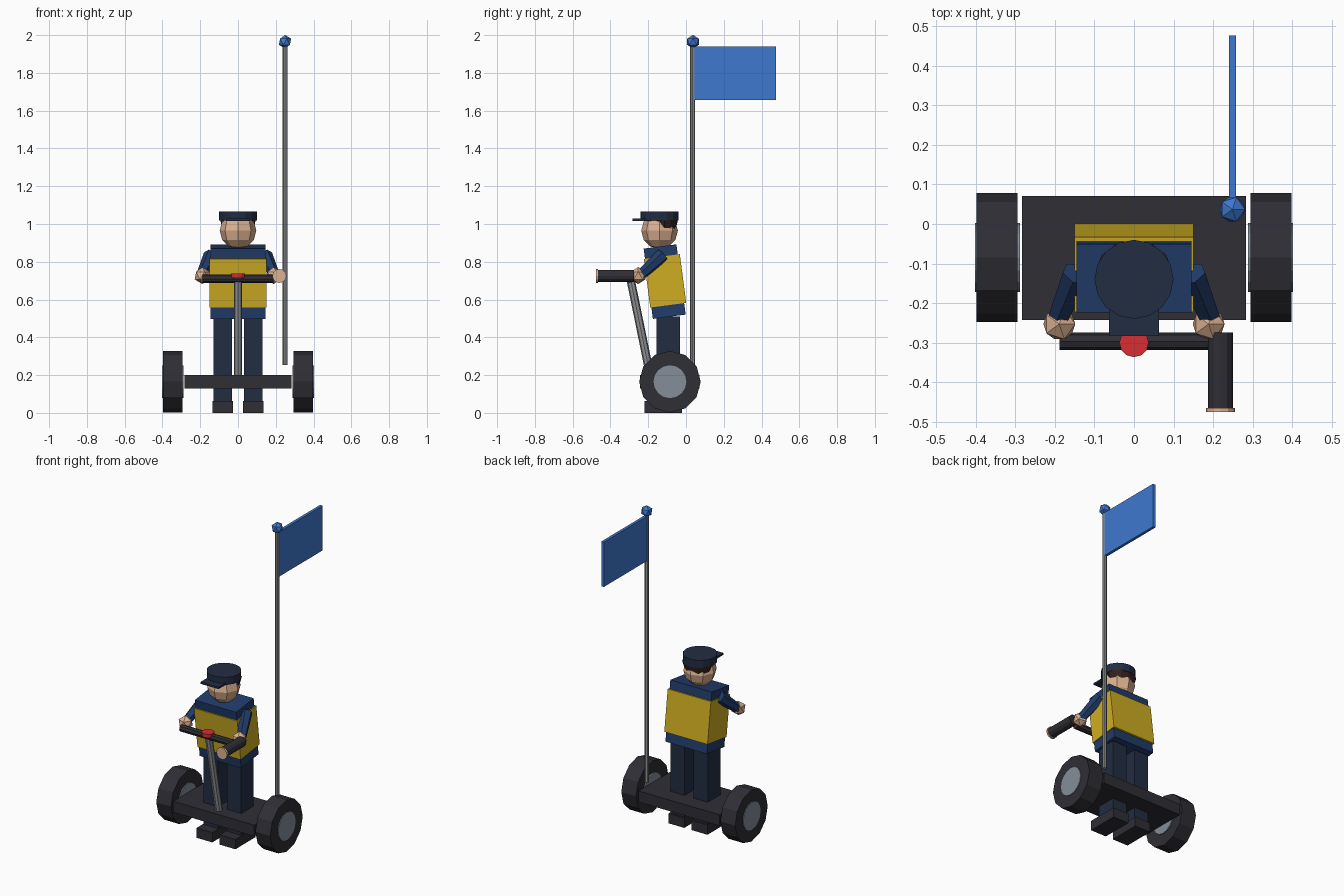
import bpy
import math
from mathutils import Vector

if "Cube" in bpy.data.objects:
    bpy.data.objects.remove(bpy.data.objects["Cube"], do_unlink=True)


def material(name, r, g, b):
    """Flat colour given as 0-255 display values, stored as linear."""
    col = [((c / 255 + 0.055) / 1.055) ** 2.4 for c in (r, g, b)] + [1]
    m = bpy.data.materials.new(name)
    m.use_nodes = True
    m.diffuse_color = col
    m.node_tree.nodes["Principled BSDF"].inputs["Base Color"].default_value = col
    return m


BLUE = material("bright blue", 62, 120, 208)
YELLOW = material("vest yellow", 208, 174, 34)
JACKET = material("jacket blue", 33, 60, 106)
NAVY = material("dark navy", 34, 45, 66)
BLACK = material("charcoal", 46, 46, 53)
STEEL = material("pole grey", 145, 147, 150)
HUB = material("hub grey", 132, 142, 154)
SKIN = material("skin", 222, 178, 145)
RED = material("red", 215, 45, 50)
BROWN = material("hair brown", 52, 32, 27)


def finish(name, mat):
    o = bpy.context.object
    o.name = name
    o.data.materials.append(mat)
    return o


def box(name, mat, centre, size, tilt=0):
    bpy.ops.mesh.primitive_cube_add(size=1, location=centre, rotation=(tilt, 0, 0))
    o = finish(name, mat)
    o.scale = size
    return o


def rod(name, mat, a, b, r1, r2=None, sides=8):
    """Cylinder or tapered cone from point a to point b."""
    a, b = Vector(a), Vector(b)
    bpy.ops.mesh.primitive_cone_add(vertices=sides, radius1=r1, radius2=r1 if r2 is None else r2,
                                    depth=(b - a).length, location=(a + b) / 2)
    o = finish(name, mat)
    o.rotation_euler = (b - a).to_track_quat("Z", "Y").to_euler()
    return o


def ball(name, mat, centre, r):
    bpy.ops.mesh.primitive_ico_sphere_add(subdivisions=1, radius=r, location=centre)
    return finish(name, mat)


# Vehicle base
box("platform", BLACK, (0, -0.086, 0.165), (0.566, 0.313, 0.07))

# Paired parts
for side, s in (("left", 1), ("right", -1)):
    rod(side + "_wheel", BLACK, (s * 0.295, -0.085, 0.165), (s * 0.398, -0.085, 0.165), 0.163, sides=12)
    rod(side + "_hub", HUB, (s * 0.288, -0.085, 0.165), (s * 0.402, -0.085, 0.165), 0.087, sides=16)
    box(side + "_shoe", BLACK, (s * 0.081, -0.12, 0.031), (0.11, 0.2, 0.062))
    box(side + "_leg", NAVY, (s * 0.081, -0.093, 0.28), (0.1, 0.125, 0.46))
    rod(side + "_arm", JACKET, (s * 0.145, -0.125, 0.835), (s * 0.193, -0.24, 0.73), 0.038, 0.028, 6)
    ball(side + "_hand", SKIN, (s * 0.189, -0.253, 0.727), 0.045)

# Steering column, bar and button
rod("steering_column", STEEL, (0, -0.188, 0.19), (0, -0.292, 0.7), 0.022)
rod("handlebar", BLACK, (-0.188, -0.297, 0.71), (0.188, -0.297, 0.71), 0.022)
rod("button", RED, (0, -0.3, 0.715), (0, -0.3, 0.737), 0.037, sides=12)

# Forward tube with its end cap
rod("tube", BLACK, (0.219, -0.275, 0.725), (0.219, -0.466, 0.725), 0.032, sides=12)
rod("tube_cap", SKIN, (0.219, -0.465, 0.725), (0.219, -0.476, 0.725), 0.037, sides=12)

# Torso leaning forward, with vest
lean = math.radians(7.5)
box("jacket", JACKET, (0, -0.113, 0.695), (0.29, 0.175, 0.375), lean)
box("vest", YELLOW, (0, -0.111, 0.699), (0.302, 0.192, 0.26), lean)

# Head, hair and cap
bpy.ops.mesh.primitive_uv_sphere_add(segments=8, ring_count=6, radius=0.097, location=(0, -0.14, 0.965))
finish("head", SKIN)
hair = rod("hair", BROWN, (0, -0.115, 0.972), (0, -0.115, 1.022), 0.08, 0.095, 12)
hair.scale.y = 0.76
rod("cap_crown", NAVY, (0, -0.14, 1.018), (0, -0.14, 1.066), 0.1, sides=16)
box("cap_visor", NAVY, (0, -0.225, 1.023), (0.126, 0.118, 0.012))

# Flag
rod("flagpole", STEEL, (0.249, 0.035, 0.253), (0.249, 0.035, 1.95), 0.013)
ball("flagpole_ball", BLUE, (0.249, 0.037, 1.965), 0.036)
box("flag", BLUE, (0.249, 0.259, 1.797), (0.018, 0.436, 0.283))
